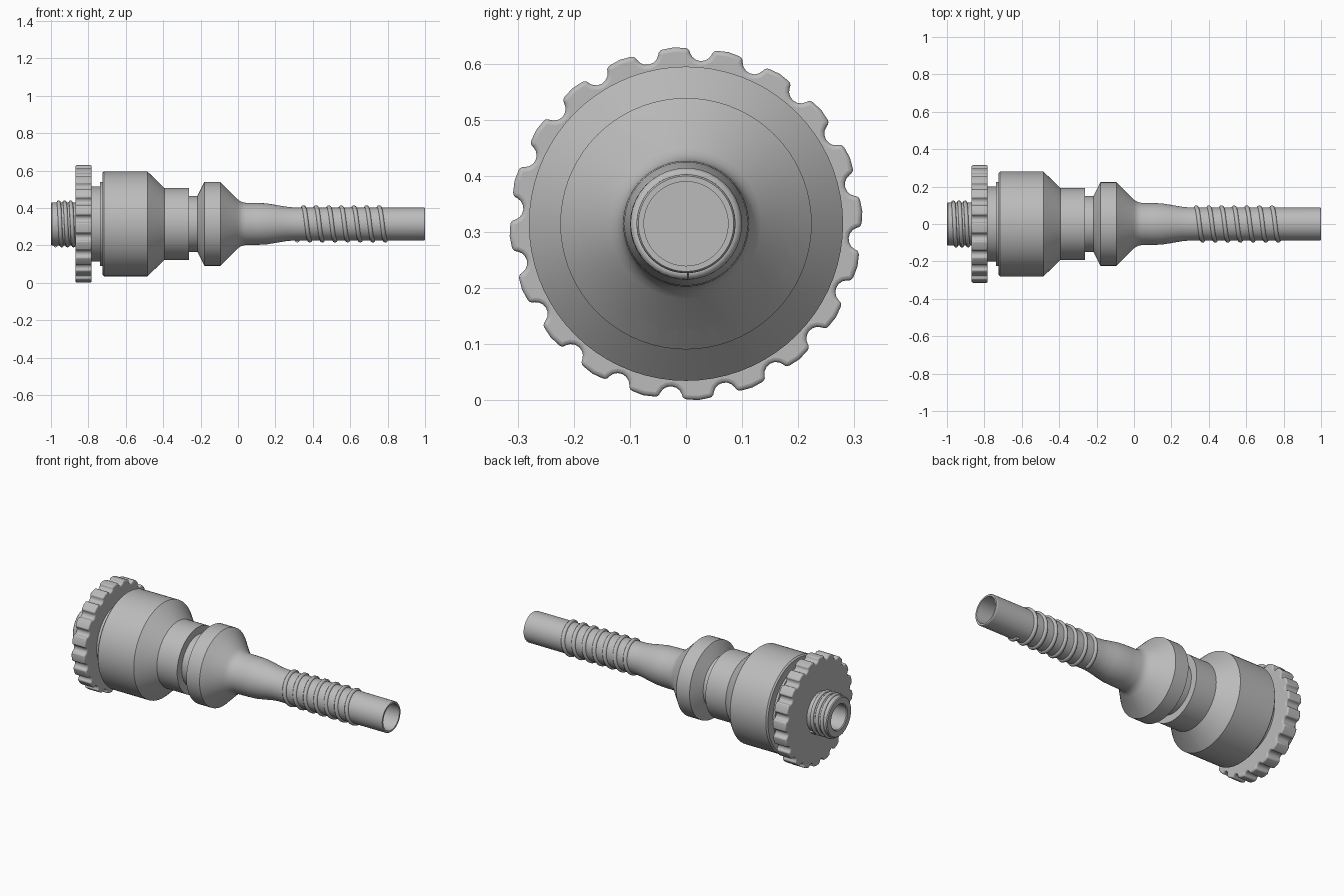
import bpy, bmesh, math

AXIS_Z = 0.315

if "Cube" in bpy.data.objects:
    bpy.data.objects.remove(bpy.data.objects["Cube"], do_unlink=True)

grey = bpy.data.materials.new("plain_grey")
grey.use_nodes = True
grey.diffuse_color = (0.5, 0.5, 0.5, 1)
grey.node_tree.nodes["Principled BSDF"].inputs["Base Color"].default_value = (0.5, 0.5, 0.5, 1)


def select(obj):
    bpy.ops.object.select_all(action='DESELECT')
    obj.select_set(True)
    bpy.context.view_layer.objects.active = obj


def add_object(name, data):
    obj = bpy.data.objects.new(name, data)
    obj.location.z = AXIS_Z
    data.materials.append(grey)
    bpy.context.collection.objects.link(obj)
    select(obj)
    return obj


def finish(name, bm, angle=25):
    bmesh.ops.recalc_face_normals(bm, faces=bm.faces)
    mesh = bpy.data.meshes.new(name)
    bm.to_mesh(mesh)
    bm.free()
    obj = add_object(name, mesh)
    bpy.ops.object.shade_smooth_by_angle(angle=math.radians(angle))
    return obj


def lathe(name, profile):
    """Turn (x, radius) points around the long axis."""
    bm = bmesh.new()
    verts = [bm.verts.new((x, 0, r)) for x, r in profile]
    edges = [bm.edges.new(pair) for pair in zip(verts, verts[1:])]
    bmesh.ops.spin(bm, geom=verts + edges, cent=(0, 0, 0), axis=(1, 0, 0),
                   angle=math.tau, steps=72)
    bmesh.ops.remove_doubles(bm, verts=bm.verts, dist=0.0002)
    return finish(name, bm)


def helix(name, start, end, pitch, phase, radius, wire):
    """Round thread ridge wound along the long axis."""
    curve = bpy.data.curves.new(name, 'CURVE')
    curve.dimensions = '3D'
    curve.bevel_depth = wire
    curve.bevel_resolution = 2
    curve.use_fill_caps = True
    count = int((end - start) / pitch * 40)
    line = curve.splines.new('POLY')
    line.points.add(count)
    for i, point in enumerate(line.points):
        x = start + (end - start) * i / count
        a = phase + math.tau * (x - start) / pitch
        point.co = (x, radius * math.cos(a), radius * math.sin(a), 1)
    add_object(name, curve)
    bpy.ops.object.convert(target='MESH')
    bpy.ops.object.shade_smooth()


# Threaded inlet with its bore
lathe("inlet_stub", [(-0.8, 0), (-0.8, 0.072), (-0.995, 0.072), (-1, 0.077),
                     (-1, 0.11), (-0.995, 0.115), (-0.85, 0.115)])
helix("inlet_thread", -0.975, -0.875, 0.032, -math.pi / 2, 0.115, 0.011)

# Collar, stepped housing, groove and flange
lathe("housing", [(-0.8, 0), (-0.8, 0.2), (-0.738, 0.2), (-0.738, 0.225),
                  (-0.725, 0.225), (-0.725, 0.272), (-0.717, 0.28),
                  (-0.484, 0.28), (-0.394, 0.193), (-0.262, 0.193),
                  (-0.262, 0.15), (-0.217, 0.15), (-0.18, 0.224),
                  (-0.094, 0.224), (-0.06, 0.19), (-0.06, 0)])

# Flange taper, neck and hollow hose tail
lathe("hose_tail", [(-0.094, 0), (-0.094, 0.224), (-0.004, 0.134),
                    (0.008, 0.124), (0.022, 0.117), (0.04, 0.113),
                    (0.1, 0.112), (0.15, 0.11), (0.2, 0.102), (0.25, 0.093),
                    (0.29, 0.089), (0.995, 0.088), (1, 0.085), (1, 0.075),
                    (0.1, 0.075), (0.1, 0)])
helix("hose_ridge", 0.316, 0.789, 0.0675, -math.pi / 2, 0.088, 0.012)

# Knurled hand wheel with scooped notches
TEETH, RIM, SCOOP, STEPS = 20, 0.312, 0.021, 8
bm = bmesh.new()
outline = []
for k in range(TEETH):
    a = math.radians(13) + math.tau * k / TEETH
    for s in range(STEPS + 1):
        t = math.pi * s / STEPS
        side, depth = -SCOOP * math.cos(t), SCOOP * math.sin(t)
        r = RIM - depth
        outline.append(bm.verts.new((-0.869,
                                     r * math.cos(a) - side * math.sin(a),
                                     r * math.sin(a) + side * math.cos(a))))
    a += math.pi / TEETH
    outline.append(bm.verts.new((-0.869, 0.315 * math.cos(a), 0.315 * math.sin(a))))
face = bm.faces.new(outline)
moved = bmesh.ops.extrude_face_region(bm, geom=[face])["geom"]
bmesh.ops.translate(bm, vec=(0.087, 0, 0),
                    verts=[v for v in moved if isinstance(v, bmesh.types.BMVert)])
if face.is_valid and len(face.link_loops if hasattr(face, "link_loops") else face.loops) == 0:
    bm.faces.new(outline)
wheel = finish("hand_wheel", bm, 35)
bevel = wheel.modifiers.new("rounded_edges", 'BEVEL')
bevel.width = 0.009
bevel.segments = 3
bevel.limit_method = 'ANGLE'
bevel.angle_limit = math.radians(40)
bpy.ops.object.modifier_apply(modifier=bevel.name)
bpy.ops.object.shade_smooth_by_angle(angle=math.radians(35))
